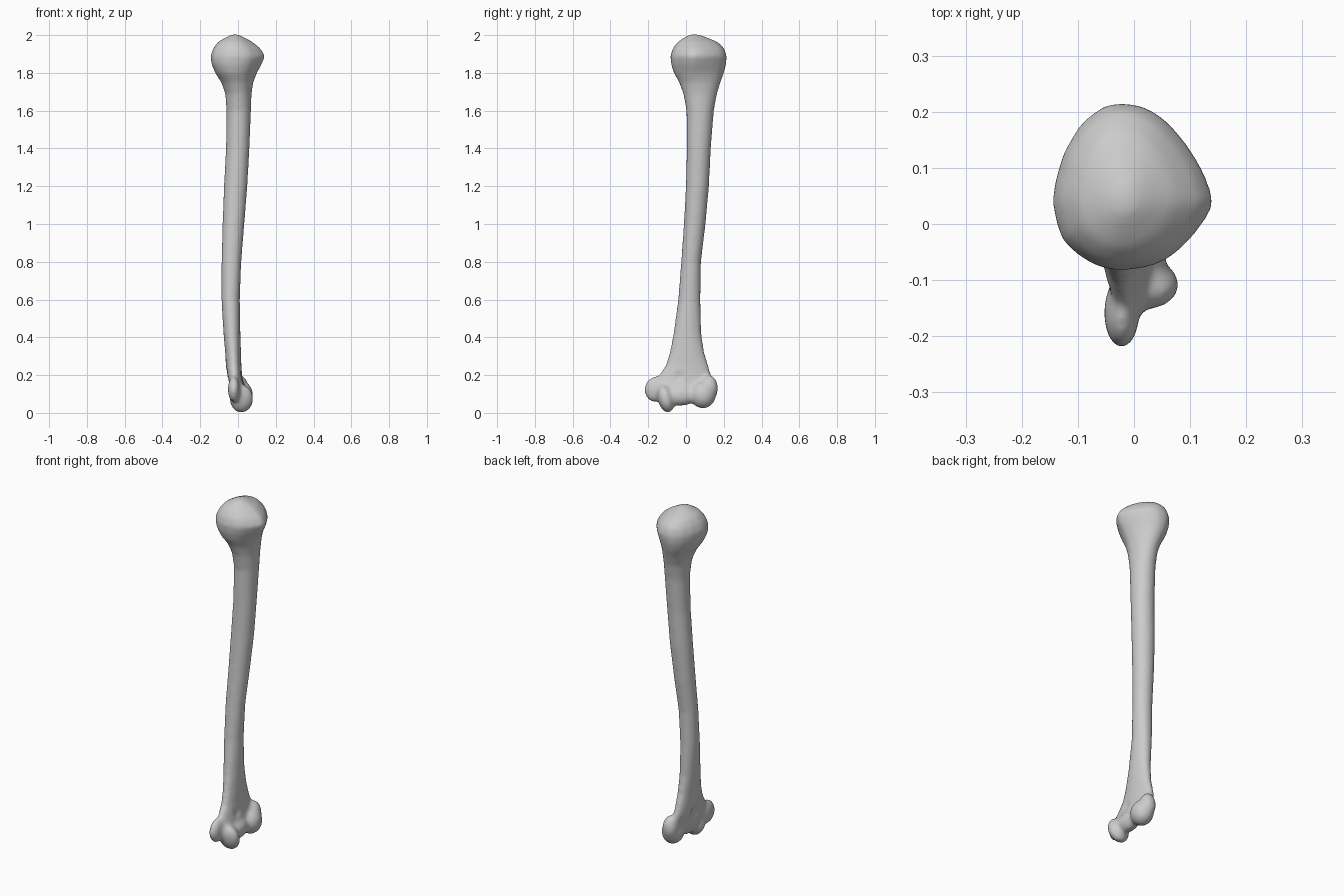
import bpy, bmesh, math
from mathutils import Matrix, Vector

if "Cube" in bpy.data.objects:
    bpy.data.objects.remove(bpy.data.objects["Cube"])

# Cross-sections: z, x min, x max, y min, y max, head-shape blend
SECTIONS = [
    (0.09, -0.035, 0.035, -0.15, 0.12, 0), (0.15, -0.048, 0.03, -0.17, 0.14, 0),
    (0.20, -0.06, 0.022, -0.145, 0.135, 0), (0.25, -0.064, 0.018, -0.11, 0.12, 0),
    (0.32, -0.068, 0.016, -0.087, 0.098, 0), (0.42, -0.077, 0.013, -0.067, 0.082, 0),
    (0.60, -0.088, 0.01, -0.042, 0.077, 0), (0.80, -0.088, 0.018, -0.026, 0.08, 0),
    (1.00, -0.082, 0.034, -0.012, 0.104, 0), (1.20, -0.075, 0.05, -0.001, 0.122, 0),
    (1.40, -0.064, 0.061, 0.004, 0.132, 0), (1.60, -0.061, 0.069, 0.002, 0.148, 0),
    (1.69, -0.068, 0.073, -0.015, 0.165, 0.2), (1.75, -0.09, 0.083, -0.037, 0.184, 0.5),
    (1.80, -0.123, 0.103, -0.066, 0.202, 0.8), (1.845, -0.143, 0.129, -0.08, 0.214, 1),
    (1.89, -0.149, 0.147, -0.084, 0.218, 1), (1.93, -0.134, 0.122, -0.071, 0.204, 1),
    (1.965, -0.107, 0.078, -0.044, 0.168, 0.8), (1.99, -0.062, 0.03, -0.005, 0.105, 0.5),
    (2.004, -0.03, 0.0, 0.02, 0.065, 0),
]
# Outline of the head seen from above, widened towards the tubercle
HEAD = [(1, -.2), (.88, .15), (.66, .5), (.38, .82), (.02, 1), (-.33, .97), (-.62, .77), (-.85, .4),
        (-1, -.12), (-.9, -.6), (-.62, -.87), (-.28, -1), (.2, -.97), (.5, -.82), (.82, -.5)]
SIDES = 30


def head_point(angle):
    # Point where a ray from the centre meets the head outline
    d = Vector((math.cos(angle), math.sin(angle)))
    for a, b in zip(HEAD, HEAD[1:] + HEAD[:1]):
        a, e = Vector(a), Vector(b) - Vector(a)
        den = d.x * e.y - d.y * e.x
        if abs(den) > 1e-9:
            t = (a.x * e.y - a.y * e.x) / den
            u = (a.x * d.y - a.y * d.x) / den
            if t > 0 and -1e-6 <= u <= 1 + 1e-6:
                return d * t
    return d


bm = bmesh.new()

# Shaft and head as one loft
rings = []
for z, x0, x1, y0, y1, blend in SECTIONS:
    ring = []
    for i in range(SIDES):
        a = math.tau * i / SIDES
        p = Vector((math.cos(a), math.sin(a))).lerp(head_point(a), blend)
        ring.append(bm.verts.new(((x0 + x1) / 2 + p.x * (x1 - x0) / 2,
                                  (y0 + y1) / 2 + p.y * (y1 - y0) / 2, z)))
    rings.append(ring)
for low, high in zip(rings, rings[1:]):
    for i in range(SIDES):
        j = (i + 1) % SIDES
        bm.faces.new((low[i], low[j], high[j], high[i]))
bm.faces.new(rings[0][::-1])
bm.faces.new(rings[-1])


def lobe(center, radii, tilt=0):
    m = Matrix.Translation(center) @ Matrix.Rotation(tilt, 4, 'X') @ Matrix.Diagonal((*radii, 1))
    bmesh.ops.create_uvsphere(bm, u_segments=24, v_segments=14, radius=1, matrix=m)


# Elbow end: inner knob, inner roller lip, groove bridge, outer roller, outer knob
lobe((-0.022, -0.158, 0.125), (0.032, 0.064, 0.07), -0.3)
lobe((0.018, -0.108, 0.075), (0.064, 0.042, 0.077), 0.25)
lobe((0.015, -0.03, 0.093), (0.045, 0.09, 0.056))
lobe((0.02, 0.09, 0.095), (0.06, 0.068, 0.072))
lobe((0.012, 0.125, 0.13), (0.044, 0.045, 0.07))

mesh = bpy.data.meshes.new("arm_bone")
bm.to_mesh(mesh)
bm.free()
bone = bpy.data.objects.new("arm_bone", mesh)
bpy.context.collection.objects.link(bone)

# Hollows above the elbow joint, front and back
for name, loc, rad in (("front_hollow_cutter", (0.052, -0.04, 0.2), (0.04, 0.045, 0.045)),
                       ("back_hollow_cutter", (-0.078, -0.01, 0.17), (0.04, 0.06, 0.075))):
    bpy.ops.mesh.primitive_uv_sphere_add(segments=24, ring_count=14, radius=1, location=loc)
    cutter = bpy.context.object
    cutter.name = name
    cutter.scale = rad
    cutter.hide_render = True
    cutter.hide_set(True)
    if not bone.modifiers:
        fuse = bone.modifiers.new("fuse", 'REMESH')
        fuse.mode, fuse.voxel_size = 'VOXEL', 0.01
    cut = bone.modifiers.new(name, 'BOOLEAN')
    cut.operation, cut.object, cut.solver = 'DIFFERENCE', cutter, 'EXACT'

# Fuse again and soften the joins
again = bone.modifiers.new("fuse_again", 'REMESH')
again.mode, again.voxel_size, again.use_smooth_shade = 'VOXEL', 0.009, True
soft = bone.modifiers.new("soften", 'SMOOTH')
soft.factor, soft.iterations = 0.5, 10
for p in mesh.polygons:
    p.use_smooth = True
